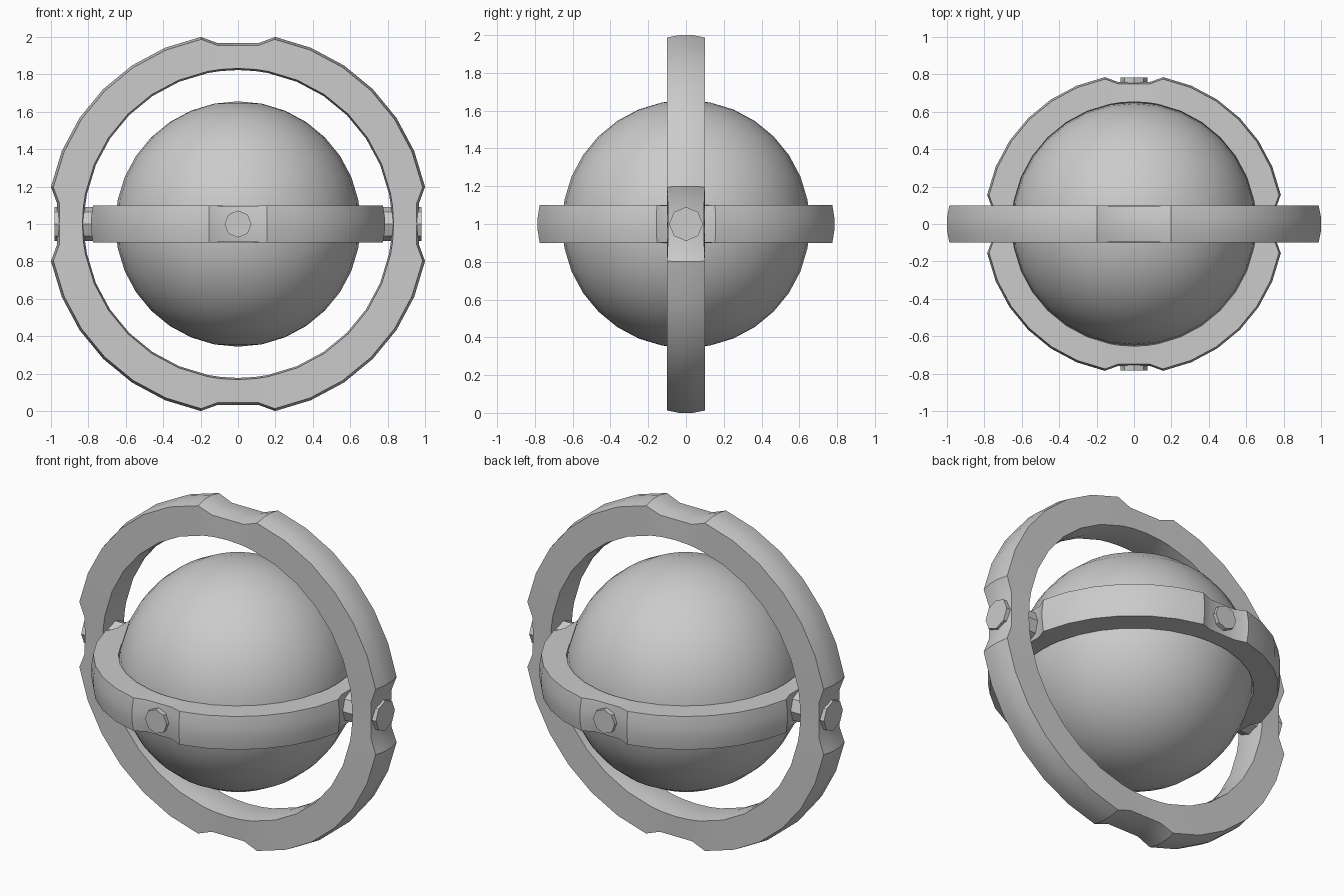
import bpy, bmesh
from math import radians, sin, cos
from mathutils import Matrix, Vector

if "Cube" in bpy.data.objects:
    bpy.data.objects.remove(bpy.data.objects["Cube"])

CENTRE = Vector((0, 0, 1))


def finish(name, bm, smooth=True):
    bmesh.ops.recalc_face_normals(bm, faces=bm.faces)
    mesh = bpy.data.meshes.new(name)
    bm.to_mesh(mesh)
    bm.free()
    ob = bpy.data.objects.new(name, mesh)
    bpy.context.collection.objects.link(ob)
    ob.location = CENTRE
    if smooth:
        bpy.ops.object.select_all(action='DESELECT')
        bpy.context.view_layer.objects.active = ob
        ob.select_set(True)
        bpy.ops.object.shade_smooth_by_angle(angle=radians(30))
    return ob


def ring(name, s, turn):
    """32-sided band with bulged rims and a flat notch at each quarter."""
    stations = []
    for k in range(32):
        a = k * 11.25
        if k % 8 == 0:
            stations += [(a + d, 0.967 / cos(radians(d)), 0.096) for d in (-6.4, 0, 6.4)]
        else:
            stations.append((a, 1.0196, 0.1))
    bm = bmesh.new()
    loops = []
    for a, r, w in stations:
        # cross-section: outer rim up, inner rim down
        section = [(r - 0.013, -w), (r, -0.035), (r, 0.035), (r - 0.013, w),
                   (0.832, 0.1), (0.823, 0.035), (0.823, -0.035), (0.832, -0.1)]
        c, n = cos(radians(a)) * s, sin(radians(a)) * s
        loops.append([bm.verts.new((p * c, p * n, h)) for p, h in section])
    for i, A in enumerate(loops):
        B = loops[(i + 1) % len(loops)]
        for j in range(8):
            k = (j + 1) % 8
            bm.faces.new((A[j], A[k], B[k], B[j]))
    bm.transform(turn)
    return finish(name, bm)


def bolt(name, axis, radius, start, end):
    """Octagonal pin lying along the given axis."""
    bm = bmesh.new()
    bmesh.ops.create_cone(bm, cap_ends=True, segments=8, radius1=radius,
                          radius2=radius, depth=end - start)
    axis = Vector(axis)
    bm.transform(Matrix.Translation(axis * (start + end) / 2)
                 @ axis.to_track_quat('Z', 'Y').to_matrix().to_4x4())
    finish(name, bm, False)


# Central ball
bm = bmesh.new()
bmesh.ops.create_uvsphere(bm, u_segments=32, v_segments=16, radius=0.656)
finish("ball", bm)

# Upright outer ring and level inner ring
ring("outer_ring", 1.0, Matrix.Rotation(radians(90), 4, 'X'))
ring("inner_ring", 0.785, Matrix.Identity(4))

# Pivot pins: side pins join the two rings, front and back pins hold the ball
for side, label in ((1, "right"), (-1, "left")):
    bolt("outer_pin_" + label, (side, 0, 0), 0.09, 0.72, 0.982)
for side, label in ((1, "back"), (-1, "front")):
    bolt("inner_pin_" + label, (0, side, 0), 0.072, 0.62, 0.782)
